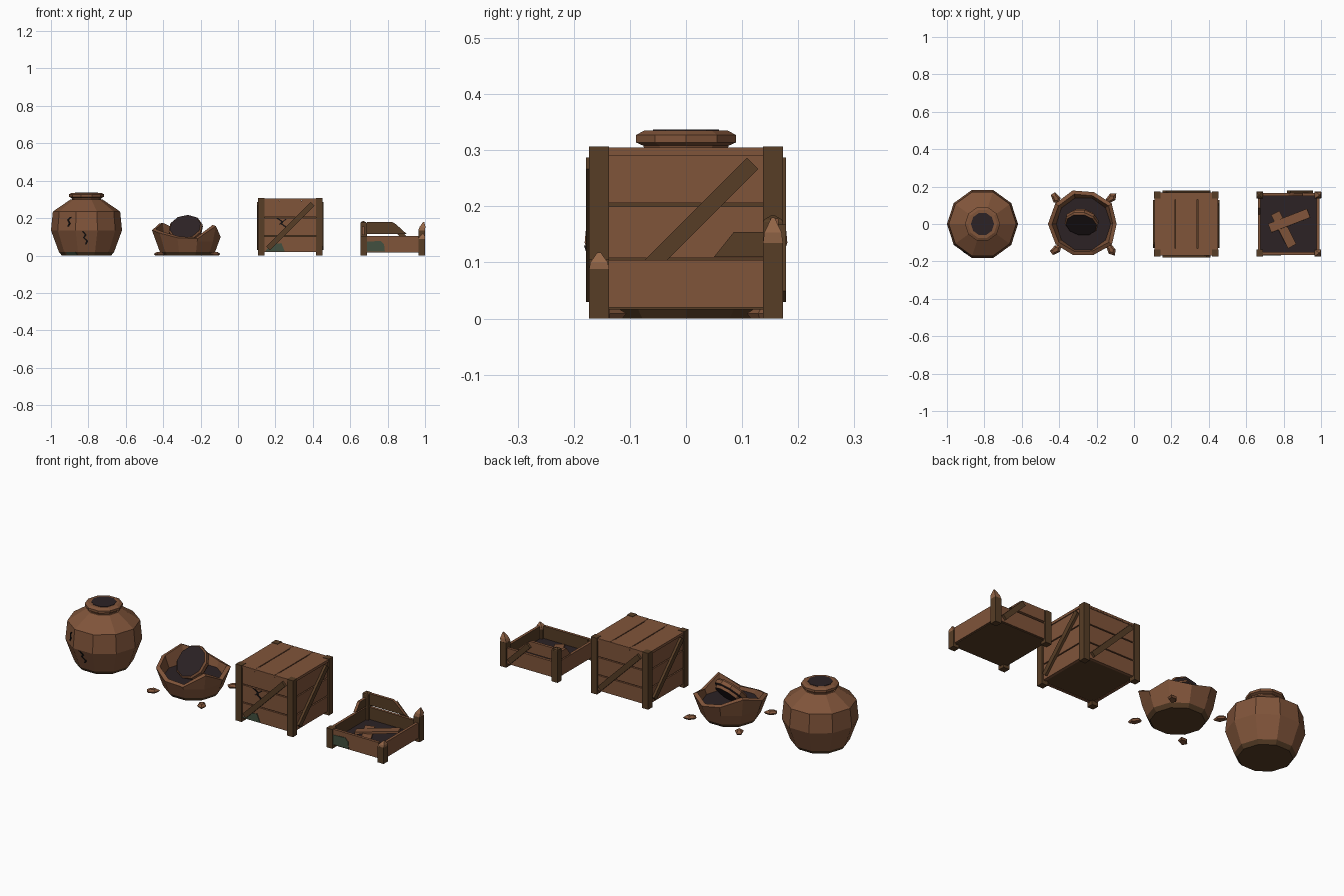
import bpy, bmesh, random
from math import cos, sin, pi, radians
from mathutils import Matrix, Vector

if "Cube" in bpy.data.objects:
    bpy.data.objects.remove(bpy.data.objects["Cube"], do_unlink=True)
random.seed(4)


def material(name, r, g, b):
    m = bpy.data.materials.new(name)
    m.use_nodes = True
    m.diffuse_color = (r, g, b, 1)
    m.node_tree.nodes["Principled BSDF"].inputs["Base Color"].default_value = (r, g, b, 1)
    return m


BROWN = material("warm brown", .216, .089, .042)
DARK = material("dark wood", .095, .047, .019)
BLACK = material("dark hollow", .025, .016, .018)
CRACK = material("crack black", .008, .006, .006)
MOSS = material("moss green", .055, .08, .05)
SPLINTER = material("raw splinter", .3, .135, .065)


def build(name, verts, faces, mats, pick=None, matrix=None):
    me = bpy.data.meshes.new(name)
    me.from_pydata([tuple(v) for v in verts], [], faces)
    bm = bmesh.new()
    bm.from_mesh(me)
    bmesh.ops.recalc_face_normals(bm, faces=bm.faces)
    for f in bm.faces:
        f.material_index = pick(f) if pick else 0
    if matrix:
        bm.transform(matrix)
    bm.to_mesh(me)
    bm.free()
    for m in mats:
        me.materials.append(m)
    ob = bpy.data.objects.new(name, me)
    bpy.context.collection.objects.link(ob)
    return ob


def box(name, centre, size, mat, rot=(0, 0, 0)):
    verts = [Vector((x * size[0], y * size[1], z * size[2])) / 2
             for x in (-1, 1) for y in (-1, 1) for z in (-1, 1)]
    faces = [(0, 1, 3, 2), (4, 6, 7, 5), (0, 4, 5, 1), (2, 3, 7, 6), (0, 2, 6, 4), (1, 5, 7, 3)]
    m = Matrix.Translation(centre)
    for axis, a in zip("XYZ", rot):
        m = m @ Matrix.Rotation(radians(a), 4, axis)
    return build(name, verts, faces, [mat], matrix=m)


def plate(name, pts, near, far, side, cx, mats):
    """Extruded outline on one side of a crate: side 0 front, 1 right, 2 back, 3 left."""
    n = len(pts)
    verts = [(u, -d, z) for d in (near, far) for u, z in pts]
    faces = [tuple(range(n)), tuple(range(n, 2 * n))]
    faces += [(i, (i + 1) % n, n + (i + 1) % n, n + i) for i in range(n)]
    m = Matrix.Translation((cx, 0, 0)) @ Matrix.Rotation(side * pi / 2, 4, 'Z')
    return build(name, verts, faces, mats, lambda f: len(mats) - 1 if f.normal.y > .5 else 0, m)


def rect(u0, u1, z0, z1):
    return [(u0, z0), (u1, z0), (u1, z1), (u0, z1)]


def zigzag(pts, w=.004):
    return [(u - w, z) for u, z in pts] + [(u + w, z) for u, z in reversed(pts)]


def brace(name, side, cx, start, end):
    h, k = .014, 2 ** -.5
    pts = [((t - s * h) * k, .158 + (t + s * h) * k)
           for t, s in ((start, -1), (end, -1), (end, 1), (start, 1))]
    plate(name, pts, .163, .178, side, cx, [DARK])


def lathe(name, rings, mats, pick=None, matrix=None, sides=10, caps=True):
    """rings: (radius, height) pairs, height may be a list with one value per side."""
    verts, faces = [], []
    for r, z in rings:
        for k in range(sides):
            a = 2 * pi * k / sides
            zz = z[k] if isinstance(z, list) else z
            rr = r(zz) if callable(r) else r
            verts.append((rr * cos(a), rr * sin(a), zz))
    for i in range(len(rings) - 1):
        for k in range(sides):
            a, b = i * sides + k, i * sides + (k + 1) % sides
            faces.append((a, b, b + sides, a + sides))
    faces.append(tuple(range(sides)))
    if caps:
        faces.append(tuple(range(len(verts) - sides, len(verts))))
    return build(name, verts, faces, mats, pick, matrix)


# Whole pot
POT_X = -.81
BODY = [(.132, 0), (.148, .02), (.19, .135), (.18, .235), (.085, .3)]


def pot_radius(z):
    for (r0, z0), (r1, z1) in zip(BODY, BODY[1:]):
        if z <= z1:
            return r0 + (r1 - r0) * (z - z0) / (z1 - z0)
    return BODY[-1][0]


def pot_rule(f):
    c = f.calc_center_median()
    return 1 if c.z < .018 else 0


at_pot = Matrix.Translation((POT_X, 0, 0))
lathe("pot_body", BODY, [BROWN, DARK], pot_rule, at_pot)
lathe("pot_rim", [(.076, .295), (.08, .308), (.094, .314), (.094, .327), (.078, .335)],
      [BROWN], None, at_pot)
lathe("pot_mouth", [(.062, .33), (.062, .337)], [BLACK], None, at_pot)


def pot_mark(name, facet, pts, mat):
    """Thin sheet lying on one facet of the pot; pts are left and right edge pairs."""
    a = radians(facet)
    n, t = Vector((cos(a), sin(a), 0)), Vector((-sin(a), cos(a), 0))
    verts = []
    for u0, u1, z in pts:
        for lift in (0, .003):
            for u in (u0, u1):
                verts.append(n * (pot_radius(z) * cos(pi / 10) + lift) + t * u + Vector((0, 0, z)))
    faces = [(0, 1, 3, 2)]
    for i in range(0, len(verts) - 4, 4):
        faces += [(i + a, i + b, i + b + 4, i + a + 4) for a, b in ((0, 1), (1, 3), (3, 2), (2, 0))]
    e = len(verts) - 4
    faces.append((e, e + 1, e + 3, e + 2))
    build(name, verts, faces, [mat], matrix=at_pot)


def crack(pts, w=.005):
    return [(u - w, u + w, z) for u, z in pts]


pot_mark("pot_crack_low", -90, crack([(-.02, .13), (-.004, .11), (-.015, .095), (.004, .078), (-.004, .06)]), CRACK)
pot_mark("pot_crack_high", -126, crack([(.022, .205), (.006, .19), (.018, .172), (.008, .155)]), CRACK)
pot_mark("pot_moss", -126, [(-.035, .035, .002), (-.03, .03, .02)], MOSS)

# Broken pot: jagged bowl, dark filling, fallen neck and shards
BOWL_X = -.27
at_bowl = Matrix.Translation((BOWL_X, 0, 0))
jagged = [.1, .125, .105, .13, .17, .135, .12, .095, .09, .158]
bowl = lathe("broken_bowl", [(.132, 0), (.148, .02), (pot_radius, .075), (pot_radius, jagged)],
             [BROWN, DARK], pot_rule, at_bowl, caps=False)
thick = bowl.modifiers.new("wall", 'SOLIDIFY')
thick.thickness, thick.offset = .022, -1
lathe("bowl_filling", [(.14, .06), (.146, .08)], [BLACK], None, at_bowl)
tilt = (Matrix.Translation((-.28, .005, .145)) @ Matrix.Rotation(radians(-12), 4, 'Y')
        @ Matrix.Rotation(radians(47), 4, 'X'))
lathe("fallen_neck", [(.076, -.035), (.08, -.02), (.092, -.015), (.092, .005), (.084, .014)],
      [BROWN, BLACK], lambda f: int(abs(f.normal.z) > .9), tilt)
for i, (sx, sy) in enumerate([(-1, -1), (1, -1), (1, 1), (-1, 1)]):
    place = (Matrix.Translation((BOWL_X + sx * .148, sy * .138, 0))
             @ Matrix.Rotation(pi / 4 * (1 if sx == sy else -1) + random.uniform(-.3, .3), 4, 'Z')
             @ Matrix.Diagonal((1.25, .8, 1, 1)))
    lathe("pot_shard", [(.022, 0), (.029, .009), (.014, .019)], [BROWN], None, place, sides=5)

# Whole crate
CX = .28
box("crate_core", (CX, 0, .157), (.31, .31, .27), DARK)
for sx in (-1, 1):
    for sy in (-1, 1):
        box("crate_post", (CX + sx * .155, sy * .155, .1535), (.036, .036, .307), DARK)
for side in range(4):
    for z0, z1 in ((.02, .102), (.108, .2), (.206, .292)):
        plate("crate_plank", rect(-.138, .138, z0, z1), .15, .165, side, CX, [BROWN])
    plate("crate_top_rail", rect(-.138, .138, .295, .304), .13, .168, side, CX, [BROWN])
    brace("crate_brace", side, CX, -.168, .168)
for i in (-1, 0, 1):
    width = .114 if i == 0 else .108
    box("crate_lid_board", (CX + i * .116, 0, .298), (width, .335, .014), BROWN)
plate("crate_moss", [(-.135, .022), (-.03, .022), (-.048, .066), (-.1, .06)], .16, .168, 0, CX, [MOSS])
plate("crate_crack", zigzag([(-.072, .2), (-.044, .182), (-.048, .17), (-.018, .148)], .006),
      .16, .168, 0, CX, [CRACK])
plate("crate_crack_branch", zigzag([(-.022, .196), (-.044, .178), (-.06, .165)]),
      .16, .1675, 0, CX, [CRACK])

# Broken crate
BX = .827
box("broken_crate_base", (BX, 0, .022), (.32, .32, .012), DARK)
box("broken_crate_filling", (BX, 0, .032), (.306, .306, .01), BLACK)
for side in range(4):
    plate("broken_crate_plank", rect(-.138, .138, .02, .104), .15, .165, side, BX, [BROWN, DARK])
plate("broken_back_plank", [(-.075, .115), (.138, .115), (.138, .178), (.0, .178), (-.02, .165)],
      .15, .165, 2, BX, [BROWN, DARK])
plate("broken_left_plank", [(-.138, .11), (-.05, .11), (-.085, .154), (-.138, .154)],
      .15, .165, 3, BX, [BROWN, DARK])
brace("broken_crate_brace", 2, BX, -.168, 0)
for sx, sy, h, tip in ((-1, -1, .105, 0), (1, -1, .088, .03), (-1, 1, .172, .012), (1, 1, .135, .045)):
    x, y = BX + sx * .155, sy * .155
    box("broken_post", (x, y, h / 2), (.036, .036, h), DARK)
    if tip:
        place = Matrix.Translation((x, y, h)) @ Matrix.Rotation(pi / 4, 4, 'Z')
        spike = lathe("post_splinter", [(.025, 0), (.022, tip * .4), (.004, tip)],
                      [SPLINTER if sx > 0 else DARK], None, place, sides=4)
        for v in spike.data.vertices:
            v.co.x += sx * (v.co.z - h) * .25
plate("broken_crate_moss", [(-.138, .022), (-.042, .022), (-.046, .06), (-.064, .078), (-.138, .074)],
      .16, .168, 0, BX, [MOSS])
box("loose_plank", (.83, .018, .062), (.225, .05, .012), BROWN, (0, -8, 21))
box("loose_plank", (.8, -.03, .046), (.2, .05, .012), BROWN, (0, 4, -63))
